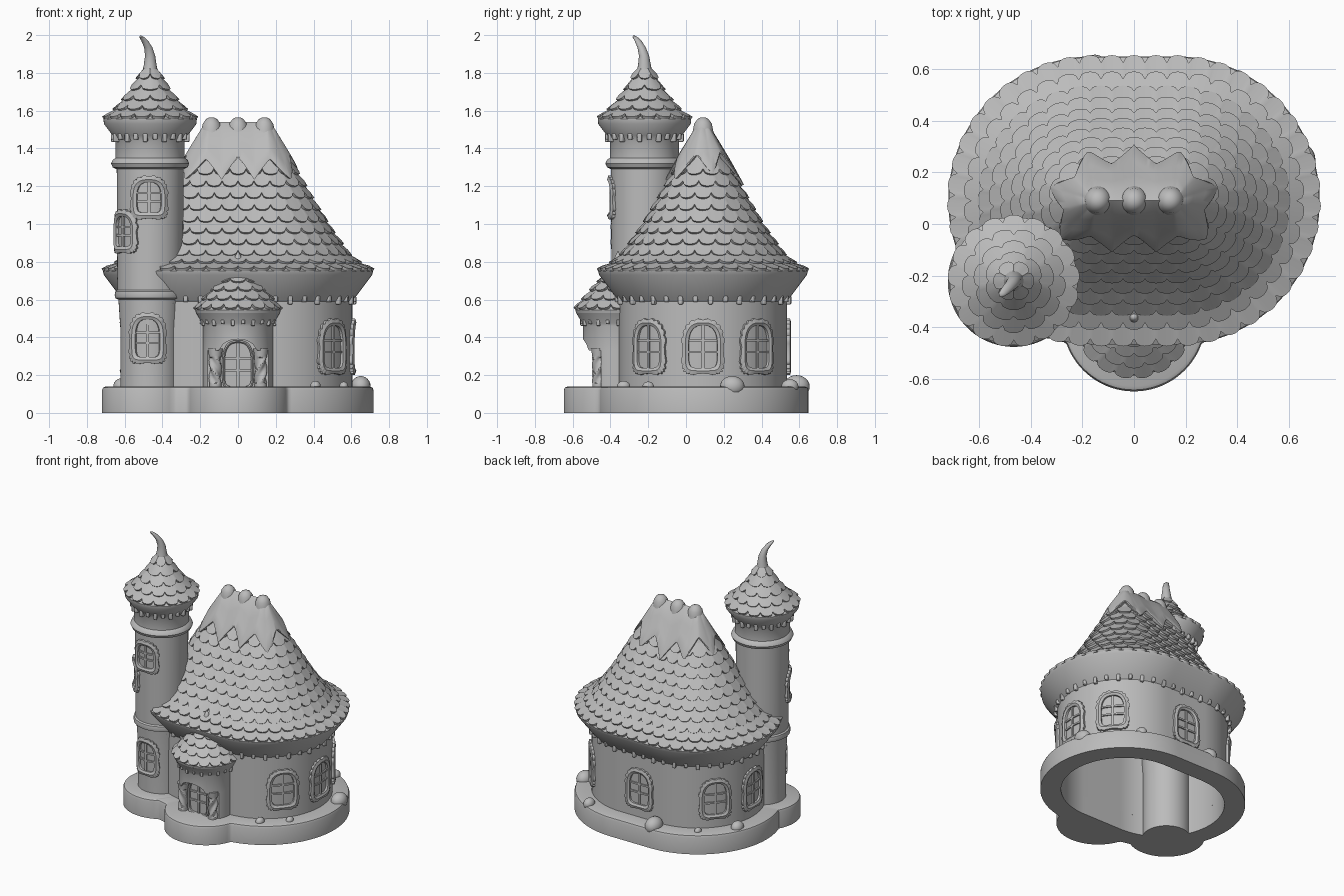
import bpy, bmesh
from math import sin, cos, pi, radians, hypot, sqrt, copysign
from mathutils import Vector, Matrix

if "Cube" in bpy.data.objects:
    bpy.data.objects.remove(bpy.data.objects["Cube"])

stone = bpy.data.materials.new("plain_grey")
stone.use_nodes = True
stone.diffuse_color = (0.5, 0.5, 0.5, 1)
stone.node_tree.nodes["Principled BSDF"].inputs["Base Color"].default_value = (0.5, 0.5, 0.5, 1)

HOUSE, HALF = (0, 0.09), 0.16
TOWER, PORCH = (-0.465, -0.22), (0, -0.36)


def finish(name, bm, angle=35):
    bmesh.ops.remove_doubles(bm, verts=bm.verts, dist=1e-5)
    bmesh.ops.recalc_face_normals(bm, faces=bm.faces)
    mesh = bpy.data.meshes.new(name)
    bm.to_mesh(mesh)
    bm.free()
    mesh.materials.append(stone)
    mesh.polygons.foreach_set("use_smooth", [True] * len(mesh.polygons))
    mesh.set_sharp_from_angle(angle=radians(angle))
    obj = bpy.data.objects.new(name, mesh)
    bpy.context.collection.objects.link(obj)
    return obj


def build(name, grids, clip_y=None):
    """Skin each list of closed rings into one mesh object."""
    bm = bmesh.new()
    for rings in grids:
        vs = [[bm.verts.new(p) for p in ring] for ring in rings]
        for a, b in zip(vs, vs[1:]):
            for i in range(len(a)):
                j = (i + 1) % len(a)
                bm.faces.new((a[i], a[j], b[j], b[i]))
    if clip_y is not None:
        bmesh.ops.bisect_plane(bm, geom=bm.verts[:] + bm.edges[:] + bm.faces[:],
                               plane_co=(0, clip_y, 0), plane_no=(0, 1, 0), clear_outer=True)
    return finish(name, bm)


def around(u, ref, half):
    """Point on the core segment and outward direction at fraction u of a stadium."""
    s, arc = (u % 1) * (2 * pi * ref + 4 * half), pi * ref
    if s < half:
        return s, 0, -1
    if s < half + arc:
        a = (s - half) / ref - pi / 2
        return half, cos(a), sin(a)
    if s < 3 * half + arc:
        return 2 * half + arc - s, 0, 1
    if s < 3 * half + 2 * arc:
        a = (s - 3 * half - arc) / ref + pi / 2
        return -half, cos(a), sin(a)
    return s - 4 * half - 2 * arc, 0, -1


def spin(profile, centre, half=0, n=72, ref=0.45):
    rings = []
    for r, z in profile:
        ring = []
        for k in range(n):
            x, dx, dy = around(k / n, ref, half)
            ring.append((centre[0] + x + dx * r, centre[1] + dy * r, z))
        rings.append(ring)
    return rings


def along(profile, t):
    """Radius, height and outward normal at length t along a roof profile."""
    for (r0, z0), (r1, z1) in zip(profile, profile[1:]):
        d = hypot(r1 - r0, z1 - z0)
        if t <= d or (r1, z1) == profile[-1]:
            f = min(t / d, 1)
            return r0 + f * (r1 - r0), z0 + f * (z1 - z0), (z1 - z0) / d, (r0 - r1) / d
        t -= d


def shingles(name, profile, centre, half, rows, step, width, clip_y=None):
    grids = []
    for i in range(rows):
        ref = along(profile, (i + 0.4) * step)[0]
        count = max(6, round((2 * pi * ref + 4 * half) / width))
        rings = [[], [], []]
        for k in range(count * 8):
            ph = (k / 8 + 0.5 * (i % 2)) % 1
            low = (i + 0.45 * (1 - sqrt(1 - (2 * ph - 1) ** 2))) * step
            x, dx, dy = around(k / (count * 8), ref, half)
            for ring, t, off in zip(rings, ((i + 1.35) * step, low, low), (0, 0.016, -0.006)):
                r, z, nr, nz = along(profile, t)
                r += off * nr
                ring.append((centre[0] + x + dx * r, centre[1] + dy * r, z + off * nz))
        grids.append(rings)
    build(name, grids, clip_y)


def drops(name, centre, half, r, z, count, size, clip_y=None):
    """Ring of small hanging blocks below an eave."""
    bm = bmesh.new()
    for k in range(count):
        x, dx, dy = around((k + 0.5) / count, r, half)
        if clip_y is not None and centre[1] + dy * r > clip_y:
            continue
        h = size * (1.9 if k % 2 else 1.4)
        turn = Matrix(((dx, -dy, 0), (dy, dx, 0), (0, 0, 1))).to_4x4()
        at = Matrix.Translation((centre[0] + x + dx * r, centre[1] + dy * r, z - h / 2))
        bmesh.ops.create_cube(bm, size=1, matrix=at @ turn @ Matrix.Diagonal((size * 1.3, size, h, 1)))
    bevel = finish(name, bm).modifiers.new("soft_edges", "BEVEL")
    bevel.width, bevel.segments = size * 0.25, 2


def window(name, core, r, angle, z, w, h, flat=False, scallop=0.008, rim=0.03):
    """Arched frame with glazing bars, wrapped on a wall of radius r."""
    a = radians(angle)

    def put(x, d, zz):
        b = a if flat else a + x / r
        side = x if flat else 0
        return (core[0] + (r + d) * cos(b) - side * sin(a),
                core[1] + (r + d) * sin(b) + side * cos(a), z + zz)

    def outline(off, wave, d):
        ring = []
        for k in range(120):
            t = 2 * pi * k / 120
            e = 0.75 if sin(t) > 0 else 0.35
            o = off + wave * abs(sin(10 * t))
            ring.append(put((w + o) * copysign(abs(cos(t)) ** e, cos(t)), d,
                            (h + o) * copysign(abs(sin(t)) ** e, sin(t))))
        return ring

    grids = [[outline(0, 0, -0.01), outline(0, 0, 0.014), outline(rim * 0.5, 0, 0.022),
              outline(rim, scallop, 0.016), outline(rim, scallop, -0.01)]]
    section = ((-1, -0.01), (1, -0.01), (1, 0.009), (-1, 0.009))
    grids.append([[put(0.007 * s, d, zz) for s, d in section] for zz in (-h, h)])
    for level in (-0.25 * h, 0.3 * h):
        grids.append([[put(w * i / 4, d, level + 0.006 * s) for s, d in section] for i in range(-4, 5)])
    build(name, grids)


# Plinth: house outline joined with round lobes under tower and porch
def reach(c, s, centre, r):
    x, y = centre[0] - HOUSE[0], centre[1] - HOUSE[1]
    b = c * x + s * y
    q = b * b - (x * x + y * y - r * r)
    return b + sqrt(q) if q > 0 else 0


def stadium_reach(c, s, r):
    t = r / max(abs(s), 1e-6)
    return t if abs(t * c) <= HALF else reach(c, s, (copysign(HALF, c), HOUSE[1]), r)


plinth = []
for inset, z in ((None, 0.14), (None, 0), (0, 0), (0, 0.12), (0.006, 0.134), (0.02, 0.14), (None, 0.14)):
    ring = []
    for k in range(288):
        c, s = cos(2 * pi * k / 288), sin(2 * pi * k / 288)
        d = stadium_reach(c, s, 0.42)
        if inset is not None:
            d = max(stadium_reach(c, s, 0.558), reach(c, s, (0, -0.37), 0.277),
                    reach(c, s, (-0.465, -0.22), 0.255)) - inset
        ring.append((HOUSE[0] + d * c, HOUSE[1] + d * s, z))
    plinth.append(ring)
build("plinth", [plinth])

# House: hollow wall and roof in one shell
roof = [(0.555, 0.75), (0.5, 0.78), (0.44, 0.815), (0.32, 0.98), (0.185, 1.21), (0.11, 1.34), (0.05, 1.46), (0, 1.52)]
inside = [(0, 1.44), (0.16, 1.18), (0.3, 0.95), (0.42, 0.78), (0.42, 0.14)]
build("house_shell", [spin([(0.42, 0.14), (0.445, 0.14), (0.445, 0.59), (0.46, 0.61), (0.55, 0.73)]
                           + roof + inside, HOUSE, HALF, 144)])
shingles("house_shingles", roof, HOUSE, HALF, 10, 0.073, 0.085)
drops("house_eave_drops", HOUSE, HALF, 0.452, 0.62, 44, 0.024)

# Roof cap with zigzag edge and three rounded knobs
cap = [(0.2, 1.2), (0.185, 1.22), (0.118, 1.34), (0.065, 1.45), (0.025, 1.53), (0, 1.54)]


def cap_radius(z):
    for (r0, z0), (r1, z1) in zip(cap, cap[1:]):
        if z <= z1:
            return r0 + (r1 - r0) * (z - z0) / (z1 - z0)
    return 0


cap_rings = []
for f, off in ((0, -0.03), (0, 0.022), (0.05, 0.026), (0.3, 0.02), (0.6, 0.012), (0.85, 0.006), (1, 0)):
    ring = []
    for k in range(160):
        u = k / 160
        edge = 1.235 + 0.12 * abs(2 * ((u * 9 + 0.5) % 1) - 1) ** 1.2 * 1 + 0.02 * cos(4 * pi * u)
        edge = 1.235 + (1.36 - edge) * 0.95 + 0.015 * cos(6 * pi * u)
        z = edge + f * (1.54 - edge)
        x, dx, dy = around(u, 0.15, 0.15)
        r = max(cap_radius(z) + off, 0)
        ring.append((x + dx * r, HOUSE[1] + dy * r, z))
    cap_rings.append(ring)
build("roof_cap", [cap_rings])
knob = [(0.1, 1.28), (0.068, 1.42), (0.053, 1.5), (0.047, 1.53), (0.03, 1.555), (0.014, 1.563), (0, 1.565)]
build("roof_knobs", [spin(knob, (x, HOUSE[1]), n=32) for x in (-0.14, 0, 0.14)])

# Tower with mouldings, flared eave and curled tip
tower_roof = [(0.247, 1.555), (0.215, 1.575), (0.165, 1.62), (0.095, 1.71), (0.05, 1.79), (0.025, 1.84), (0, 1.85)]
build("tower", [spin([(0, 0), (0.158, 0), (0.158, 0.45), (0.168, 0.6), (0.184, 0.607), (0.188, 0.625), (0.184, 0.643),
                      (0.174, 0.65), (0.177, 1.29), (0.198, 1.3), (0.207, 1.32), (0.198, 1.34), (0.183, 1.35),
                      (0.183, 1.44), (0.2, 1.47), (0.245, 1.53)] + tower_roof, TOWER)])
shingles("tower_shingles", tower_roof, TOWER, 0, 5, 0.07, 0.085)
drops("tower_eave_drops", TOWER, 0, 0.194, 1.48, 24, 0.024)
horn = [(0, 0, 1.79, 0.045), (0, 0, 1.84, 0.034), (0, -0.002, 1.89, 0.027), (-0.01, -0.015, 1.935, 0.022),
        (-0.03, -0.035, 1.972, 0.018), (-0.045, -0.05, 1.99, 0.013), (-0.052, -0.057, 2.0, 0)]
build("tower_tip", [[[(TOWER[0] + x + r * cos(k * pi / 8), TOWER[1] + y + r * sin(k * pi / 8), z)
                      for k in range(16)] for x, y, z, r in horn]])

# Porch: round wall with a flat recessed doorway, and a small bell roof
porch = spin([(0.185, 0.13), (0.185, 0.33), (0.185, 0.33), (0.185, 0.46), (0.19, 0.475), (0.222, 0.53)], PORCH, n=96)
for i, ring in enumerate(porch[:3]):
    for k, (x, y, z) in enumerate(ring):
        if i and y < -0.45:
            z += 0.06 * sqrt(max(0, 1 - (x / 0.095) ** 2))
        ring[k] = (x, max(y, -0.45) if i < 2 else y, z)
build("porch_wall", [porch], -0.335)
porch_roof = [(0.226, 0.545), (0.2, 0.575), (0.15, 0.635), (0.09, 0.7), (0.04, 0.76), (0.015, 0.83), (0, 0.86)]
build("porch_roof", [spin([(0.222, 0.53)] + porch_roof, PORCH)], -0.335)
shingles("porch_shingles", porch_roof, PORCH, 0, 4, 0.062, 0.075, -0.335)
drops("porch_eave_drops", PORCH, 0, 0.19, 0.495, 22, 0.018, -0.36)
window("door", (0, 0), 0.45, -90, 0.255, 0.07, 0.115, True, 0, 0.014)

# Twisted doorway columns
columns = []
for side in (-1, 1):
    rings = []
    for j in range(29):
        z = 0.14 + 0.2 * j / 28
        r = 0.029 if 2 < j < 22 else 0.032 + 0.001 * abs(j - 21 if j > 20 else 0)
        lobe = 0.006 if 2 < j < 22 else 0
        rings.append([(side * 0.12 + (r + lobe * cos(3 * t - side * j * 0.5)) * cos(t),
                       -0.463 + (r + lobe * cos(3 * t - side * j * 0.5)) * sin(t), z)
                      for t in (2 * pi * k / 24 for k in range(24))])
    rings.append([(side * 0.12, -0.463, 0.34)] * 24)
    columns.append(rings)
build("porch_columns", columns)

# Windows of house and tower
for side, angle in ((1, -40), (1, 0), (1, 40), (-1, 140), (-1, 180)):
    window("house_window", (side * HALF, HOUSE[1]), 0.445, angle, 0.35, 0.075, 0.112)
window("back_window", HOUSE, 0.445, 90, 0.35, 0.075, 0.112, True)
for angle, z, r, h in ((-95, 0.395, 0.158, 0.1), (-92, 1.14, 0.176, 0.08), (-143, 0.96, 0.176, 0.08)):
    window("tower_window", TOWER, r, angle, z, 0.062, h)

# Rocks on the plinth
bm = bmesh.new()
for x, y, r in ((0.65, 0.245, 0.065), (0.41, -0.33, 0.035), (0.56, -0.2, 0.03), (0.4, 0.55, 0.045),
                (-0.15, 0.585, 0.07), (-0.44, 0.49, 0.028), (-0.62, 0.29, 0.05)):
    bmesh.ops.create_uvsphere(bm, u_segments=20, v_segments=12, radius=r,
                              matrix=Matrix.Translation((x, y, 0.14)) @ Matrix.Diagonal((0.8, 1, 0.85, 1)))
finish("rocks", bm)
